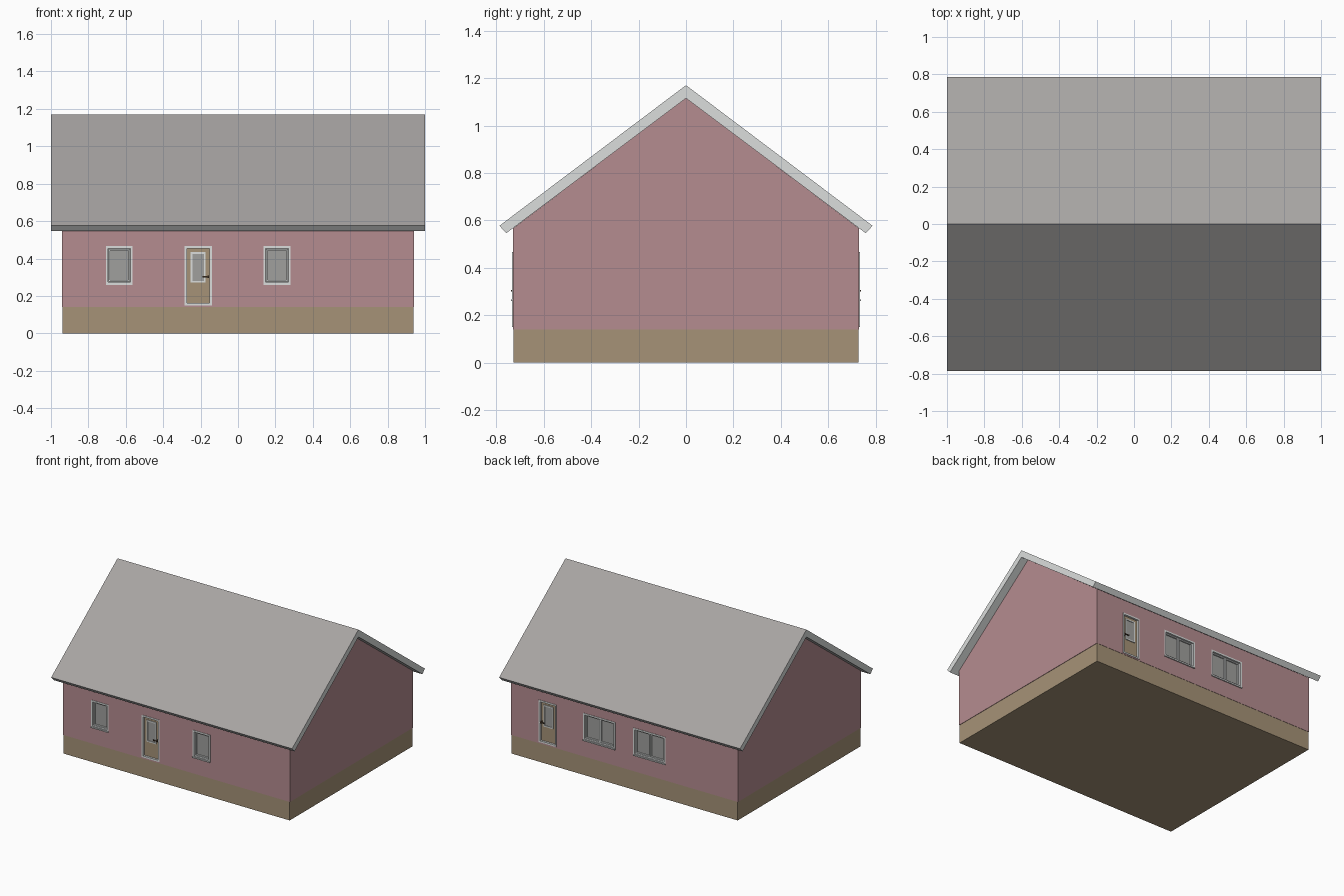
import bpy
import bmesh

if "Cube" in bpy.data.objects:
    bpy.data.objects.remove(bpy.data.objects["Cube"], do_unlink=True)


def material(name, r, g, b):
    m = bpy.data.materials.new(name)
    m.diffuse_color = (r, g, b, 1)
    m.use_nodes = True
    m.node_tree.nodes["Principled BSDF"].inputs["Base Color"].default_value = (r, g, b, 1)
    return m


PINK = material("pink wall", 0.46, 0.265, 0.28)
TAN = material("tan plinth and door", 0.38, 0.29, 0.185)
ROOF = material("grey roof", 0.39, 0.375, 0.365)
TRIM = material("pale trim", 0.71, 0.73, 0.72)
GLASS = material("grey glass", 0.35, 0.35, 0.34)
METAL = material("brown handle", 0.08, 0.05, 0.03)

WALL_Y = 0.73
HALF_X = 0.942


def add_object(name, bm, *mats):
    bmesh.ops.recalc_face_normals(bm, faces=bm.faces)
    mesh = bpy.data.meshes.new(name)
    bm.to_mesh(mesh)
    bm.free()
    for m in mats:
        mesh.materials.append(m)
    obj = bpy.data.objects.new(name, mesh)
    bpy.context.collection.objects.link(obj)
    return obj


def add_box(bm, x0, x1, y0, y1, z0, z1):
    verts = bmesh.ops.create_cube(bm, size=1)["verts"]
    for v in verts:
        v.co.x = x1 if v.co.x > 0 else x0
        v.co.y = y1 if v.co.y > 0 else y0
        v.co.z = z1 if v.co.z > 0 else z0


def extrude_profile(points, half_length):
    # Extrude a (y, z) outline along x
    bm = bmesh.new()
    face = bm.faces.new([bm.verts.new((-half_length, y, z)) for y, z in points])
    out = bmesh.ops.extrude_face_region(bm, geom=[face])["geom"]
    moved = [v for v in out if isinstance(v, bmesh.types.BMVert)]
    bmesh.ops.translate(bm, verts=moved, vec=(2 * half_length, 0, 0))
    return bm


def facade_boxes(name, side, mat, boxes):
    # Boxes are (x0, x1, z0, z1, inner depth, outer depth) relative to the wall
    bm = bmesh.new()
    for x0, x1, z0, z1, d0, d1 in boxes:
        ya, yb = sorted((side * (WALL_Y + d0), side * (WALL_Y + d1)))
        add_box(bm, x0, x1, ya, yb, z0, z1)
    return add_object(name, bm, mat)


def ring(x0, x1, z0, z1, w, d0, d1):
    return [(x0, x0 + w, z0, z1, d0, d1), (x1 - w, x1, z0, z1, d0, d1),
            (x0 + w, x1 - w, z0, z0 + w, d0, d1), (x0 + w, x1 - w, z1 - w, z1, d0, d1)]


# Plinth
bm = bmesh.new()
add_box(bm, -0.939, 0.939, -0.728, 0.728, 0, 0.14)
add_object("plinth", bm, TAN)

# Gabled walls
walls = add_object("walls", extrude_profile(
    [(-WALL_Y, 0.14), (WALL_Y, 0.14), (WALL_Y, 0.566), (0, 1.116), (-WALL_Y, 0.566)],
    HALF_X), PINK)

# Roof slab: grey on top, pale on the edges and underside
bm = extrude_profile([(0, 1.17), (0.787, 0.577), (0.758, 0.546), (0, 1.115),
                      (-0.758, 0.546), (-0.787, 0.577)], 1.0)
bmesh.ops.recalc_face_normals(bm, faces=bm.faces)
for f in bm.faces:
    f.material_index = 0 if f.normal.z > 0.3 else 1
add_object("roof", bm, ROOF, TRIM)

# Openings: (label, side, x0, x1, sash count); zero sashes means a door
TOP = 0.466
openings = [
    ("front_right_window", -1, -0.707, -0.563, 1),
    ("front_door", -1, -0.286, -0.14, 0),
    ("front_left_window", -1, 0.136, 0.282, 1),
    ("back_door", 1, 0.564, 0.71, 0),
    ("back_left_window", 1, 0.075, 0.343, 2),
    ("back_right_window", 1, -0.343, -0.075, 2),
]

recess = bmesh.new()
for label, side, x0, x1, sashes in openings:
    z0 = 0.262 if sashes else 0.15
    inset = 0.006
    ya, yb = sorted((side * (WALL_Y - 0.04), side * (WALL_Y + 0.05)))
    add_box(recess, x0 + inset, x1 - inset, ya, yb, z0 + inset, TOP - inset)
    facade_boxes(label + "_frame", side, TRIM, ring(x0, x1, z0, TOP, 0.012, -0.04, 0.003))

    if sashes:
        # Equal sashes side by side, each with its own pane
        left, right = x0 + 0.014, x1 - 0.014
        step = (right - left) / sashes
        bars = []
        for i in range(sashes):
            a = left + i * step
            bars += ring(a + 0.001, a + step - 0.001, z0 + 0.014, TOP - 0.014,
                         0.008, -0.03, -0.008)
        facade_boxes(label + "_sashes", side, TRIM, bars)
        facade_boxes(label + "_glass", side, GLASS,
                     [(x0 + 0.011, x1 - 0.011, z0 + 0.011, TOP - 0.011, -0.035, -0.018)])
        facade_boxes(label + "_sill", side, TRIM,
                     [(x0, x1, z0 - 0.003, z0 + 0.005, 0, 0.008)])
    else:
        # Door leaf with a framed light and a lever handle
        mid = (x0 + x1) / 2
        facade_boxes(label + "_leaf", side, TAN,
                     [(x0 + 0.011, x1 - 0.011, z0 + 0.011, TOP - 0.011, -0.035, -0.012)])
        facade_boxes(label + "_light_frame", side, TRIM,
                     ring(mid - 0.04, mid + 0.04, 0.272, 0.434, 0.009, -0.014, -0.006))
        facade_boxes(label + "_glass", side, GLASS,
                     [(mid - 0.033, mid + 0.033, 0.279, 0.427, -0.014, -0.01)])
        facade_boxes(label + "_handle", side, METAL,
                     [(x1 - 0.05, x1 - 0.016, 0.299, 0.306, 0.002, 0.008),
                      (x1 - 0.023, x1 - 0.016, 0.295, 0.31, -0.014, 0.004)])

# Cut the recesses into the walls
cutter = add_object("opening_cutter", recess)
cutter.hide_render = True
cutter.hide_viewport = True
cutter.display_type = 'WIRE'
cut = walls.modifiers.new("openings", 'BOOLEAN')
cut.operation = 'DIFFERENCE'
cut.solver = 'EXACT'
cut.object = cutter
